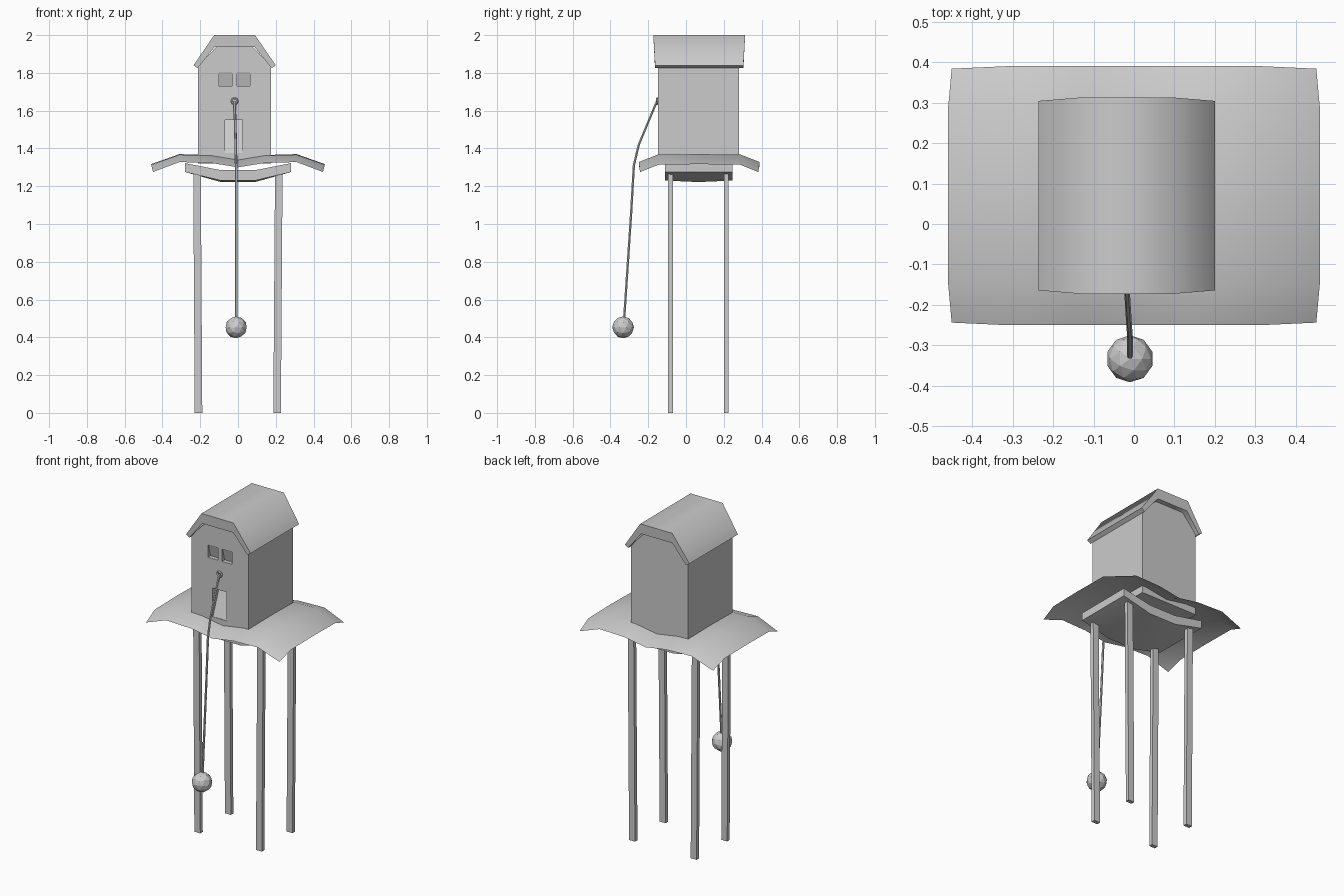
import bpy, bmesh, math
from mathutils import Vector

if "Cube" in bpy.data.objects:
    bpy.data.objects.remove(bpy.data.objects["Cube"])


def make(name, verts, faces, smooth=None):
    """Mesh object with outward normals and optional smoothing angle (degrees)."""
    me = bpy.data.meshes.new(name)
    me.from_pydata(verts, [], faces)
    bm = bmesh.new()
    bm.from_mesh(me)
    bmesh.ops.recalc_face_normals(bm, faces=bm.faces)
    bm.to_mesh(me)
    bm.free()
    ob = bpy.data.objects.new(name, me)
    bpy.context.collection.objects.link(ob)
    if smooth:
        bpy.context.view_layer.objects.active = ob
        bpy.ops.object.select_all(action='DESELECT')
        ob.select_set(True)
        bpy.ops.object.shade_smooth_by_angle(angle=math.radians(smooth))
    return ob


def loft(name, rings, smooth=None):
    """Closed solid through a list of equal-length rings."""
    n = len(rings[0])
    verts = [v for r in rings for v in r]
    faces = [(k * n + i, k * n + (i + 1) % n, (k + 1) * n + (i + 1) % n, (k + 1) * n + i)
             for k in range(len(rings) - 1) for i in range(n)]
    faces += [tuple(range(n))[::-1], tuple(range(len(verts) - n, len(verts)))]
    return make(name, verts, faces, smooth)


XC, YC = -0.018, 0.07   # middle of the house and of the whole platform

# House body with gambrel gable
half = [(0.193, 1.32), (0.193, 1.835), (0.097, 1.937)]
gable = [(XC + x, z) for x, z in half] + [(XC - x, z) for x, z in half[::-1]]
house = loft("house_body", [[(x, y, z) for x, z in gable] for y in (-0.147, 0.28)])

# Slanted recesses for the door and two windows
def recess(name, x0, x1, z0, z1, low, high):
    f = -0.147
    sec = [(f - 0.03, z0), (f + low, z0), (f + high, z1), (f - 0.03, z1)]
    cut = loft(name, [[(x, y, z) for y, z in sec] for x in (x0, x1)])
    cut.hide_render = True
    cut.hide_viewport = True
    m = house.modifiers.new(name, 'BOOLEAN')
    m.object, m.operation, m.solver = cut, 'DIFFERENCE', 'EXACT'

recess("door_cutter", -0.068, 0.025, 1.375, 1.55, 0.003, 0.07)
recess("left_window_cutter", -0.10, -0.033, 1.73, 1.805, 0.025, 0.005)
recess("right_window_cutter", -0.005, 0.063, 1.73, 1.805, 0.025, 0.005)

# Gambrel roof shell, a little longer at the ridge than at the eaves
outer = [(0.218, 1.84, 0), (0.108, 2.0, 0.009)]
inner = [(0.105, 1.938, 0.005), (0.196, 1.825, 0)]
band = [(XC + x, z, e) for x, z, e in outer[:1]]
band += [(XC + x, z, e) for x, z, e in outer[1:]]
band += [(XC - x, z, e) for x, z, e in outer[::-1]]
band += [(XC - x, z, e) for x, z, e in inner[::-1]]
band += [(XC + x, z, e) for x, z, e in inner]
loft("house_roof", [[(x, YC + s * (0.234 + e), z) for x, z, e in band] for s in (-1, 1)], 65)

# Curved sheet deck: drooping edges and a dip along the middle
prof = [(0.46, 1.317), (0.31, 1.37), (0.14, 1.365)]
xs = [(-x, z) for x, z in prof] + [(0, 1.342)] + [(x, z) for x, z in prof[::-1]]
ys = [(-0.32, -0.042), (-0.22, -0.003), (0, 0), (0.22, -0.003), (0.32, -0.042)]
verts = []
for y, d in ys:
    for x, z in xs:
        sx = 1 - 0.5 * abs(d) if abs(x) > 0.4 else 1
        sy = 0.98 if abs(x) > 0.4 else 1
        verts.append((x * sx, YC + y * sy, z + d))
n = len(xs)
faces = [(r * n + i, r * n + i + 1, (r + 1) * n + i + 1, (r + 1) * n + i)
         for r in range(len(ys) - 1) for i in range(n - 1)]
deck = make("curved_deck", verts, faces, 60)
if sum(p.normal.z for p in deck.data.polygons) < 0:
    deck.data.flip_normals()

# Sagging support plate under the deck
plate = [(-0.28, 1.322), (-0.09, 1.285), (0.09, 1.285), (0.28, 1.322),
         (0.28, 1.275), (0.09, 1.23), (-0.09, 1.23), (-0.28, 1.275)]
loft("support_plate", [[(x, y, z - (s if abs(x) < 0.2 else 0)) for x, z in plate]
                       for y, s in ((-0.112, 0), (0.067, 0.008), (0.246, 0))], 40)

# Four slightly leaning stilts
for side, xt, xb in (("left", -0.217, -0.209), ("right", 0.216, 0.207)):
    for end, y in (("front", -0.082), ("back", 0.213)):
        loft(f"{end}_{side}_stilt",
             [[(x + a * 0.02, y + b * 0.012, z) for a, b in ((-1, -1), (1, -1), (1, 1), (-1, 1))]
              for x, z in ((xb, 0), (xt, 1.28))])

# Rope hanging from the peg out past the deck
path = [(-0.018, -0.155, 1.648), (-0.012, -0.25, 1.42), (-0.01, -0.276, 1.31),
        (-0.01, -0.291, 1.05), (-0.01, -0.328, 0.49)]
loft("rope", [[(x + 0.007 * math.cos(k * math.pi / 3),
                y + 0.007 * math.sin(k * math.pi / 3), z) for k in range(6)]
              for x, y, z in path], 50)

# Rope ring on the wall
bpy.ops.mesh.primitive_torus_add(location=(-0.018, -0.153, 1.65), rotation=(math.pi / 2, 0, 0),
                                 major_segments=8, minor_segments=5,
                                 major_radius=0.014, minor_radius=0.007)
bpy.context.object.name = "rope_ring"

# Faceted ball on the rope
bpy.ops.mesh.primitive_ico_sphere_add(subdivisions=2, radius=0.058, location=(-0.01, -0.333, 0.453))
bpy.context.object.name = "hanging_ball"
